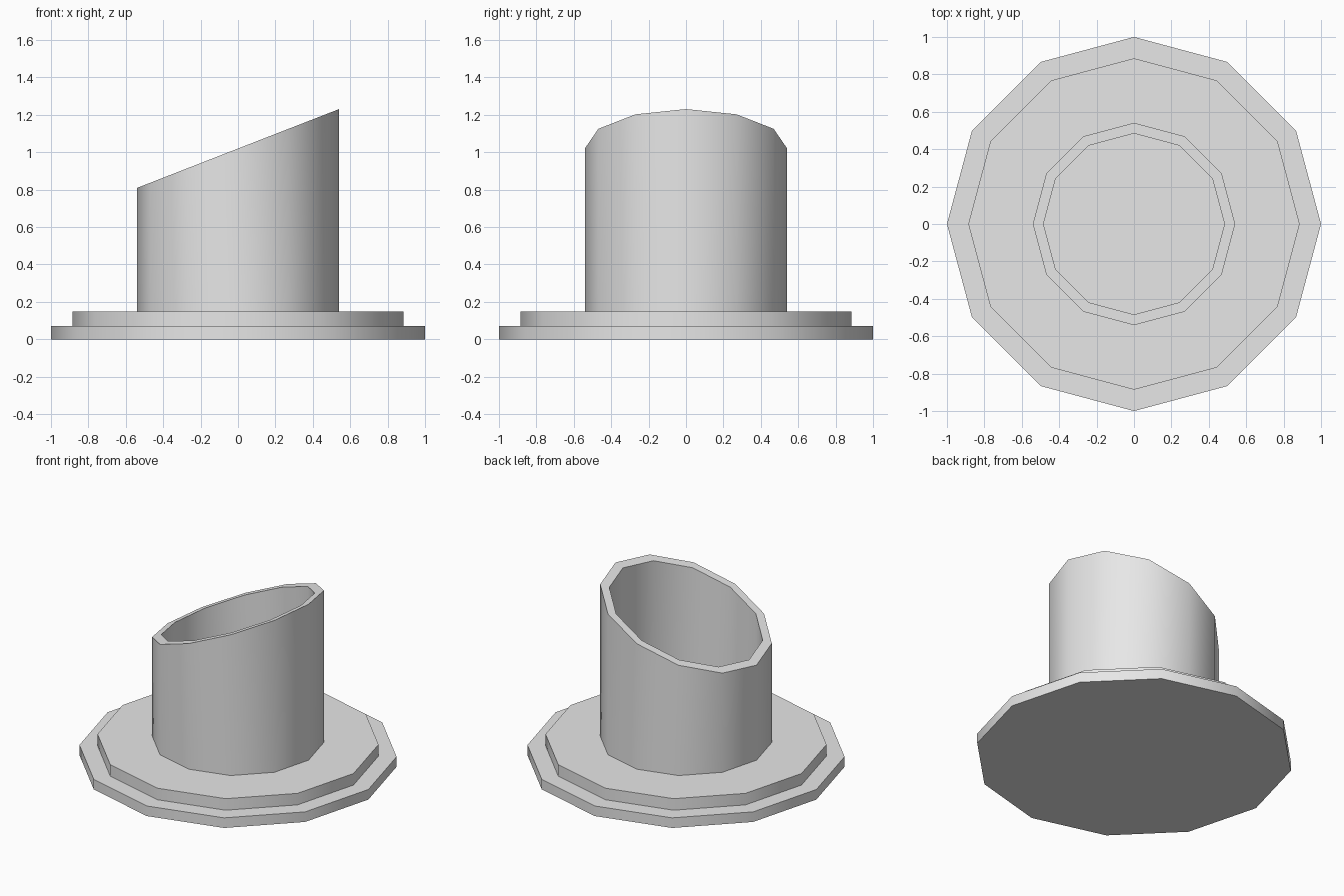
import bpy
import bmesh
import math

cube = bpy.data.objects.get("Cube")
if cube:
    bpy.data.objects.remove(cube, do_unlink=True)

SIDES = 12
BASE_TOP = 0.15

grey = bpy.data.materials.new("light_grey")
grey.use_nodes = True
colour = (0.8, 0.8, 0.8, 1)
grey.diffuse_color = colour
grey.node_tree.nodes["Principled BSDF"].inputs["Base Color"].default_value = colour


def ring(bm, radius, height):
    """Twelve-sided ring whose height is a function of x."""
    verts = []
    for i in range(SIDES):
        a = math.tau * i / SIDES
        x, y = radius * math.cos(a), radius * math.sin(a)
        verts.append(bm.verts.new((x, y, height(x))))
    return verts


def flat(z):
    return lambda x: z


def slanted(x):
    return 1.02 + 0.39 * x


def loft(name, sections):
    """Join successive rings with quads and cap both ends."""
    bm = bmesh.new()
    rings = [ring(bm, r, h) for r, h in sections]
    for low, high in zip(rings, rings[1:]):
        for i in range(SIDES):
            j = (i + 1) % SIDES
            bm.faces.new((low[i], low[j], high[j], high[i]))
    bm.faces.new(rings[0][::-1])
    bm.faces.new(rings[-1])
    bmesh.ops.recalc_face_normals(bm, faces=bm.faces)
    mesh = bpy.data.meshes.new(name)
    bm.to_mesh(mesh)
    bm.free()
    mesh.materials.append(grey)
    obj = bpy.data.objects.new(name, mesh)
    bpy.context.collection.objects.link(obj)
    bpy.ops.object.select_all(action="DESELECT")
    obj.select_set(True)
    bpy.context.view_layer.objects.active = obj
    bpy.ops.object.shade_smooth_by_angle(angle=math.radians(40))
    return obj


# One solid: stepped flange, then the hollow tube with its slanted rim
loft("flanged_slant_tube", [
    (1.0, flat(0)),
    (1.0, flat(0.07)),
    (0.886, flat(0.07)),
    (0.886, flat(BASE_TOP)),
    (0.541, flat(BASE_TOP)),
    (0.541, slanted),
    (0.484, slanted),
    (0.484, flat(BASE_TOP)),
])
